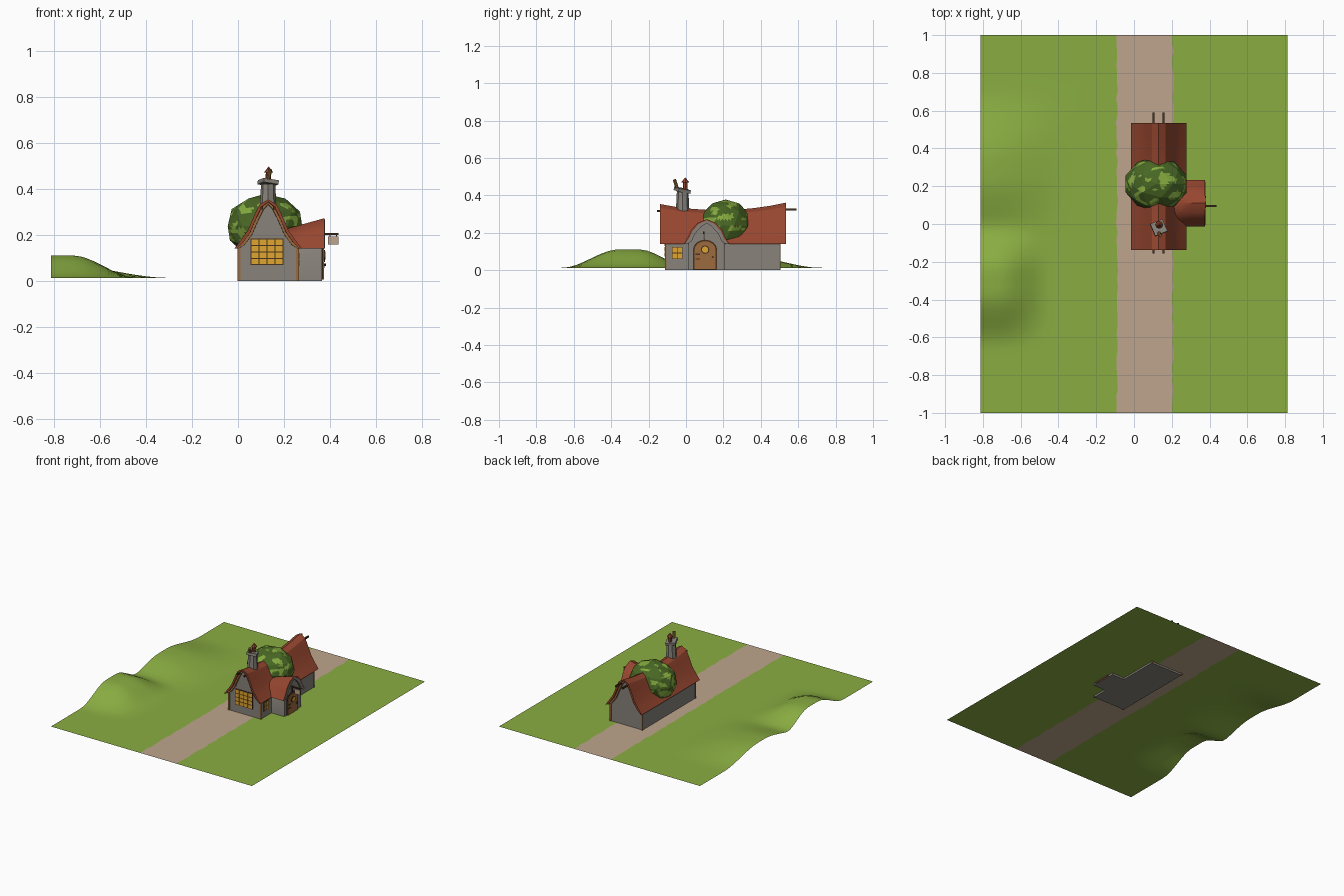
import bpy, bmesh, math, random
from mathutils import Vector, Matrix, noise

if "Cube" in bpy.data.objects:
    bpy.data.objects.remove(bpy.data.objects["Cube"])

random.seed(4)


def mat(name, r, g, b):
    m = bpy.data.materials.new(name)
    m.diffuse_color = [((c / 255 + .055) / 1.055) ** 2.4 for c in (r, g, b)] + [1]
    m.use_nodes = True
    m.node_tree.nodes["Principled BSDF"].inputs["Base Color"].default_value = m.diffuse_color
    return m


GRASS = mat("grass_green", 138, 174, 66)
PATH = mat("path_tan", 190, 165, 140)
ROOF = mat("roof_red", 150, 70, 47)
STONE = mat("stone_grey", 136, 131, 123)
GLASS = mat("window_yellow", 224, 166, 48)
DARK = mat("dark_wood", 74, 50, 30)
WOOD = mat("warm_wood", 156, 108, 62)
LEAF = mat("leaf_dark", 72, 102, 36)
LEAF2 = mat("leaf_light", 132, 170, 62)


def finish(name, bm, *mats, smooth=None):
    bmesh.ops.recalc_face_normals(bm, faces=bm.faces)
    me = bpy.data.meshes.new(name)
    bm.to_mesh(me)
    bm.free()
    ob = bpy.data.objects.new(name, me)
    bpy.context.collection.objects.link(ob)
    for m in mats:
        me.materials.append(m)
    if smooth:
        bpy.ops.object.select_all(action='DESELECT')
        ob.select_set(True)
        bpy.context.view_layer.objects.active = ob
        bpy.ops.object.shade_smooth_by_angle(angle=math.radians(smooth))
    return ob


def add_box(bm, lo, hi, mi=0):
    c = [(a + b) / 2 for a, b in zip(lo, hi)]
    s = [abs(b - a) for a, b in zip(lo, hi)]
    r = bmesh.ops.create_cube(bm, size=1, matrix=Matrix.Translation(c) @ Matrix.Diagonal((*s, 1)))
    for f in {f for v in r["verts"] for f in v.link_faces}:
        f.material_index = mi


def box(name, lo, hi, m):
    bm = bmesh.new()
    add_box(bm, lo, hi)
    return finish(name, bm, m)


def tube(name, base, top, r1, r2, m, n=8):
    a, b = Vector(base), Vector(top)
    bm = bmesh.new()
    mx = Matrix.Translation((a + b) / 2) @ (b - a).to_track_quat('Z', 'Y').to_matrix().to_4x4()
    bmesh.ops.create_cone(bm, cap_ends=True, segments=n, radius1=r1, radius2=r2, depth=(b - a).length, matrix=mx)
    return finish(name, bm, m)


def loft(name, sections, m, smooth=30):
    """Join closed loops of 3D points and cap both ends."""
    bm = bmesh.new()
    rows = [[bm.verts.new(p) for p in s] for s in sections]
    n = len(rows[0])
    for a, b in zip(rows, rows[1:]):
        for i in range(n):
            bm.faces.new((a[i], a[(i + 1) % n], b[(i + 1) % n], b[i]))
    bm.faces.new(rows[0])
    bm.faces.new(rows[-1])
    return finish(name, bm, m, smooth=smooth)


EAVE = .14
MAIN = [(.147, 0), (.12, .035), (.088, .08), (.058, .15), (.037, .192), (0, .213)]
WING = [(.122, 0), (.1, .035), (.082, .075), (.048, .113), (0, .132)]


def arc(prof, s, inset=0):
    k = [(max(u - inset, 0), EAVE + z * s - (inset if z else 0)) for u, z in prof]
    return [(-u, z) for u, z in k] + [(u, z) for u, z in k[-2::-1]]


def shell(prof, s, outer, inner):
    return arc(prof, s, outer) + arc(prof, s, inner)[::-1]


def wall(prof, s, half):
    top = [p for p in arc(prof, s, .011) if abs(p[0]) < half - .005]
    return [(-half, 0), (-half, EAVE)] + top + [(half, EAVE), (half, 0)]


def main_at(y, sec):
    return [(.131 + u, y, z) for u, z in sec]


def wing_at(x, sec):
    return [(x, .11 + u, z) for u, z in sec]


def sag(y):
    return .85 + 1.5 * (y - .18) ** 2


def wing_s(x):
    return 1 - (.375 - x) * 2.1


# Ground with hills on the left and a trodden path
def ramp(v, a, b):
    t = min(max((v - a) / (b - a), 0), 1)
    return t * t * (3 - 2 * t)


def height(x, y):
    h1 = .098 * ramp(y, -.66, -.36) * (1 - ramp(y, -.25, .02)) * (1 - ramp(x, -.72, -.44))
    h2 = .06 * ramp(y, -.1, .25) * (1 - ramp(y, .33, .72)) * (1 - ramp(x, -.78, -.3))
    return .013 + max(h1, h2) + .2 * min(h1, h2)


bm = bmesh.new()
xs = [-.813 + .0465 * i for i in range(13)] + [-.09, .205, .813]
rows = []
for j in range(49):
    y = -1 + j / 24
    rows.append([bm.verts.new((x + (random.uniform(-.005, .005) if x in (-.09, .205) else 0), y, height(x, y)))
                 for x in xs])
for a, b in zip(rows, rows[1:]):
    for i in range(len(xs) - 1):
        f = bm.faces.new((a[i], a[i + 1], b[i + 1], b[i]))
        f.material_index = int(xs[i] == -.09)
finish("ground", bm, GRASS, PATH, smooth=60)

# Main house: stone walls, sagging bell-shaped roof, gable boards
steps = [i / 8 for i in range(9)]
wy = [-.108 + .608 * t for t in steps]
ry = [-.138 + .672 * t for t in steps]
loft("house_walls", [main_at(y, wall(MAIN, sag(y), .13)) for y in wy], STONE)
loft("house_roof", [main_at(y, shell(MAIN, sag(y), 0, .01)) for y in ry], ROOF)
for n, y in (("front", -.128), ("back", .508)):
    loft(n + "_gable_board", [main_at(t, shell(MAIN, sag(t), .008, .018)) for t in (y, y + .014)], WOOD)
for n, y in (("front", -.113), ("back", .497)):
    for x in (0, .254):
        box(n + "_corner_post", (x - .003, y, 0), (x + .011, y + .009, .145), WOOD)

# Side wing with its own rounded roof
loft("wing_walls", [wing_at(x, wall(WING, wing_s(x), .097)) for x in (.2, .28, .365)], STONE)
loft("wing_roof", [wing_at(x, shell(WING, wing_s(x), 0, .01)) for x in (.18, .25, .31, .376)], ROOF)
loft("wing_gable_trim", [wing_at(x, shell(WING, 1, .006, .02)) for x in (.366, .378)], STONE)

# Beam ends poking out of the gables
for x in (.103, .157):
    box("back_beam", (x - .005, .48, .318), (x + .005, .59, .33), DARK)
    box("front_beam", (x - .005, -.155, .31), (x + .005, -.09, .322), DARK)


# Windows: dark frame plate with a grid of panes
def window(name, c, w, h, nx, nz, side):
    bm = bmesh.new()

    def put(u0, u1, z0, z1, d0, d1, mi):
        if side:
            add_box(bm, (c[0] + d0, c[1] + u0, c[2] + z0), (c[0] + d1, c[1] + u1, c[2] + z1), mi)
        else:
            add_box(bm, (c[0] + u0, c[1] - d1, c[2] + z0), (c[0] + u1, c[1] - d0, c[2] + z1), mi)
    put(-w / 2, w / 2, -h / 2, h / 2, -.002, .004, 0)
    g = .0045
    pw, ph = (w - g) / nx, (h - g) / nz
    for i in range(nx):
        for j in range(nz):
            u, z = -w / 2 + g + i * pw, -h / 2 + g + j * ph
            put(u, u + pw - g, z, z + ph - g, .003, .006, 1)
    finish(name, bm, DARK, GLASS)


window("front_window", (.126, -.108, .126), .142, .116, 4, 4, False)
window("side_window", (.261, -.047, .092), .058, .066, 2, 2, True)


# Arched door with round window, hinges and knob
def arch(half, spring):
    pts = [(half * math.cos(a), spring + half * .8 * math.sin(a)) for a in [math.pi * i / 8 for i in range(9)]]
    return [(half, .005)] + pts + [(-half, .005)]


for n, half, spring, x1, m in (("door_frame", .064, .112, .37, DARK), ("door", .056, .11, .374, WOOD)):
    loft(n, [[(x, .102 + u, z) for u, z in arch(half, spring)] for x in (.36, x1)], m)
tube("door_window_rim", (.37, .102, .11), (.378, .102, .11), .023, .023, DARK, 12)
tube("door_window_glass", (.37, .102, .11), (.38, .102, .11), .017, .017, GLASS, 12)
for z in (.06, .085):
    box("door_hinge", (.37, .05, z - .003), (.377, .075, z + .003), DARK)
tube("door_knob", (.372, .143, .07), (.382, .143, .07), .006, .006, DARK)

# Hanging sign over the door
box("sign_bracket", (.36, .09, .2), (.436, .1, .207), DARK)
box("sign_brace", (.366, .09, .155), (.376, .1, .2), DARK)
box("sign_board", (.392, .092, .158), (.436, .099, .193), PATH)
for x in (.4, .428):
    box("sign_hanger", (x - .002, .094, .19), (x + .002, .097, .203), DARK)

# Chimney with tilted cap and two pots
tube("chimney_stack", (.131, -.018, .28), (.131, -.018, .42), .038, .031, STONE)
cap = box("chimney_cap", (-.035, -.035, -.009), (.035, .035, .009), STONE)
cap.location = (.131, -.02, .428)
cap.rotation_euler = (math.radians(-9), math.radians(9), math.radians(22))
tube("tall_pot", (.131, -.004, .43), (.133, -.004, .474), .012, .012, ROOF)
tube("tall_pot_hat", (.133, -.004, .47), (.133, -.004, .496), .021, .001, ROOF)
tube("leaning_pot", (.128, -.043, .425), (.14, -.062, .484), .009, .009, WOOD)

# Faceted bush growing over the roof, blotched in two greens
bm = bmesh.new()
bmesh.ops.create_icosphere(bm, subdivisions=2, radius=1,
                           matrix=Matrix.Translation((.117, .212, .238)) @ Matrix.Diagonal((.17, .143, .14, 1)))
bmesh.ops.subdivide_edges(bm, edges=bm.edges[:], cuts=4, use_grid_fill=True)
for f in bm.faces:
    f.material_index = int(noise.noise(f.calc_center_median() * Vector((22, 22, 30))) > .14)
finish("roof_bush", bm, LEAF, LEAF2)
